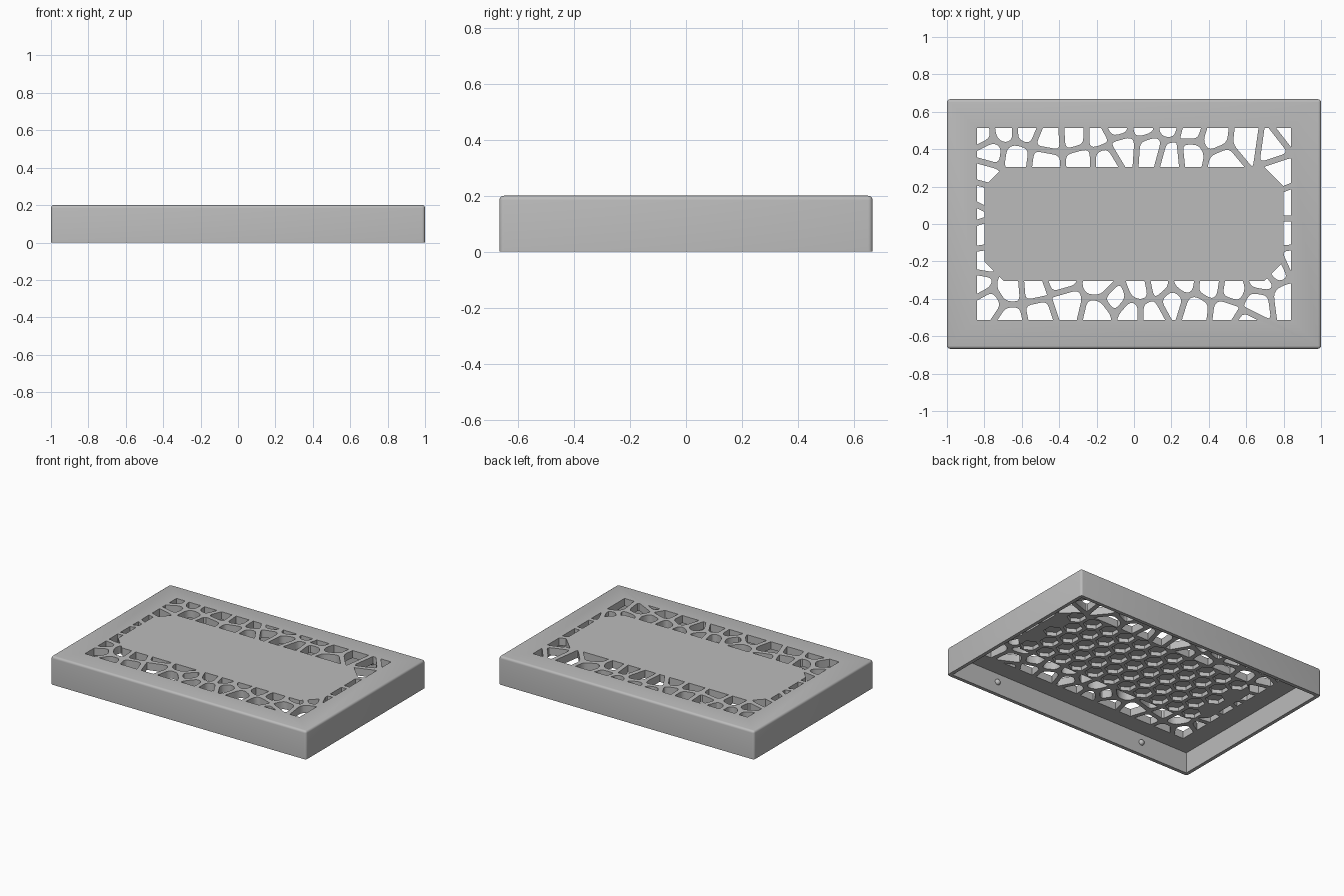
import bpy, bmesh, math
from mathutils import Vector

if "Cube" in bpy.data.objects:
    bpy.data.objects.remove(bpy.data.objects["Cube"])

HX, HY, HZ = 1.0, 0.667, 0.2      # outer half sizes and height
WALL, CEIL = 0.025, 0.147         # wall thickness, underside of the top
WEB, ROUND = 0.016, 0.03          # half web width, hole corner rounding

grey = bpy.data.materials.new("plain grey")
grey.use_nodes = True
grey.diffuse_color = (0.5, 0.5, 0.5, 1)
grey.node_tree.nodes["Principled BSDF"].inputs["Base Color"].default_value = (0.5, 0.5, 0.5, 1)


def to_object(name, bm, helper=False):
    bmesh.ops.recalc_face_normals(bm, faces=bm.faces)
    mesh = bpy.data.meshes.new(name)
    bm.to_mesh(mesh)
    bm.free()
    mesh.materials.append(grey)
    obj = bpy.data.objects.new(name, mesh)
    bpy.context.collection.objects.link(obj)
    obj.hide_render = helper
    return obj


def add_prism(bm, outline, z0, z1):
    low = [bm.verts.new((p[0], p[1], z0)) for p in outline]
    high = [bm.verts.new((p[0], p[1], z1)) for p in outline]
    bm.faces.new(low[::-1])
    bm.faces.new(high)
    for i in range(len(low)):
        j = (i + 1) % len(low)
        bm.faces.new((low[i], low[j], high[j], high[i]))


def rectangle(x, y):
    return [Vector(p) for p in ((-x, -y), (x, -y), (x, y), (-x, y))]


def clip(poly, normal, limit):
    """Keep the part of a convex outline where p . normal <= limit."""
    out = []
    for a, b in zip(poly, poly[1:] + poly[:1]):
        da, db = a.dot(normal) - limit, b.dot(normal) - limit
        if da <= 0:
            out.append(a)
        if da * db < 0:
            out.append(a.lerp(b, da / (da - db)))
    return out


def rounded(poly):
    """Replace every corner by a short curve."""
    out = []
    for i, p in enumerate(poly):
        a, b = poly[i - 1], poly[(i + 1) % len(poly)]
        s = p + (a - p) * min(0.45, ROUND / max((a - p).length, 1e-6))
        e = p + (b - p) * min(0.45, ROUND / max((b - p).length, 1e-6))
        out += [s.lerp(p, t).lerp(p.lerp(e, t), t) for t in (0, 0.33, 0.67, 1)]
    return out


def cut(obj, cutter):
    mod = obj.modifiers.new("cut", 'BOOLEAN')
    mod.operation, mod.solver, mod.object = 'DIFFERENCE', 'EXACT', cutter
    bpy.context.view_layer.objects.active = obj
    bpy.ops.object.modifier_apply(modifier=mod.name)


def smooth(obj):
    bpy.ops.object.select_all(action='DESELECT')
    obj.select_set(True)
    bpy.context.view_layer.objects.active = obj
    bpy.ops.object.shade_smooth_by_angle(angle=math.radians(30))


# Outer block with softened top and upright edges
bm = bmesh.new()
add_prism(bm, rectangle(HX, HY), 0, HZ)
edges = [e for e in bm.edges if max(v.co.z for v in e.verts) > 0.1]
bmesh.ops.bevel(bm, geom=edges, offset=0.016, segments=4, profile=0.5, affect='EDGES')
lid = to_object("lid", bm)

# Hollow underside
bm = bmesh.new()
add_prism(bm, rectangle(HX - WALL, HY - WALL), -0.1, CEIL)
cavity = to_object("cavity_cutter", bm, True)

# Cell centres of the pierced border, in hundredths
seeds = [
    # back band
    (-82, 48), (-69, 50), (-77, 38), (-63, 36), (-58, 50), (-46, 45), (-48, 34),
    (-31, 46), (-28, 35), (-20, 46), (-16, 35), (-9, 52), (-6, 41), (5, 53),
    (9, 40), (19, 53), (30, 50), (20, 37), (30, 38), (43, 46), (48, 34),
    (60, 44), (74, 42), (83, 49),
    # right end
    (79, 27), (85, 12), (85, -6), (86, -19), (75, -24), (81, -40),
    # front band
    (68, -30), (66, -42), (53, -35), (60, -54), (49, -47), (40, -33), (33, -45),
    (27, -31), (20, -41), (13, -33), (9, -47), (3, -35), (-2, -47), (-10, -40),
    (-18, -32), (-19, -47), (-36, -43), (-40, -29), (-54, -34), (-51, -48),
    (-66, -35), (-66, -51), (-78, -43), (-84, -32),
    # left end
    (-82, -20), (-84, -6), (-88, 6), (-83, 16), (-80, 27)]
seeds = [Vector(s) / 100 for s in seeds]

# Hole cutter: shrunken, rounded cells kept inside the border rectangle
bm = bmesh.new()
for s in seeds:
    cell = rectangle(1.1, 0.8)
    for t in seeds:
        if t is not s:
            n = (t - s).normalized()
            cell = clip(cell, n, n.dot((s + t) / 2) - WEB)
    if len(cell) < 3:
        continue
    cell = rounded(cell)
    for n, limit in (((1, 0), 0.84), ((-1, 0), 0.84), ((0, 1), 0.512), ((0, -1), 0.512)):
        cell = clip(cell, Vector(n), limit)
    if len(cell) > 2:
        add_prism(bm, cell, 0.1, 0.3)
bmesh.ops.remove_doubles(bm, verts=bm.verts, dist=0.0005)
holes = to_object("hole_cutter", bm, True)

# Solid centre panel, an oblong with clipped corners
panel = rectangle(0.8, 0.304)
for sx in (-1, 1):
    for sy in (-1, 1):
        panel = clip(panel, Vector((sx, sy)), 1.0)
bm = bmesh.new()
add_prism(bm, panel, 0, 0.4)
centre = to_object("centre_panel_keeper", bm, True)
cut(holes, centre)

# Honeycomb pockets beneath the centre panel
bm = bmesh.new()
PITCH = 0.135
for row in range(-2, 3):
    for col in range(-6, 7):
        x = (col + 0.5 * (row % 2)) * PITCH
        y = row * PITCH * math.sin(math.pi / 3)
        if abs(x) < 0.74:
            outline = [(x + 0.063 * math.sin(k * math.pi / 3),
                        y + 0.063 * math.cos(k * math.pi / 3)) for k in range(6)]
            add_prism(bm, outline, 0.1, CEIL + 0.027)
pockets = to_object("honeycomb_cutter", bm, True)

for cutter in (cavity, holes, pockets):
    cut(lid, cutter)
for helper in (cavity, holes, pockets, centre):
    bpy.data.objects.remove(helper)
smooth(lid)

# Snap bumps on the inside of the long walls
for side, y in (("front", -1), ("back", 1)):
    for hand, x in (("left", 0.6), ("right", -0.6)):
        bm = bmesh.new()
        bmesh.ops.create_uvsphere(bm, u_segments=16, v_segments=10, radius=0.02)
        bump = to_object(f"{side}_{hand}_snap_bump", bm)
        bump.location = (x, y * (HY - WALL), 0.085)
        smooth(bump)
